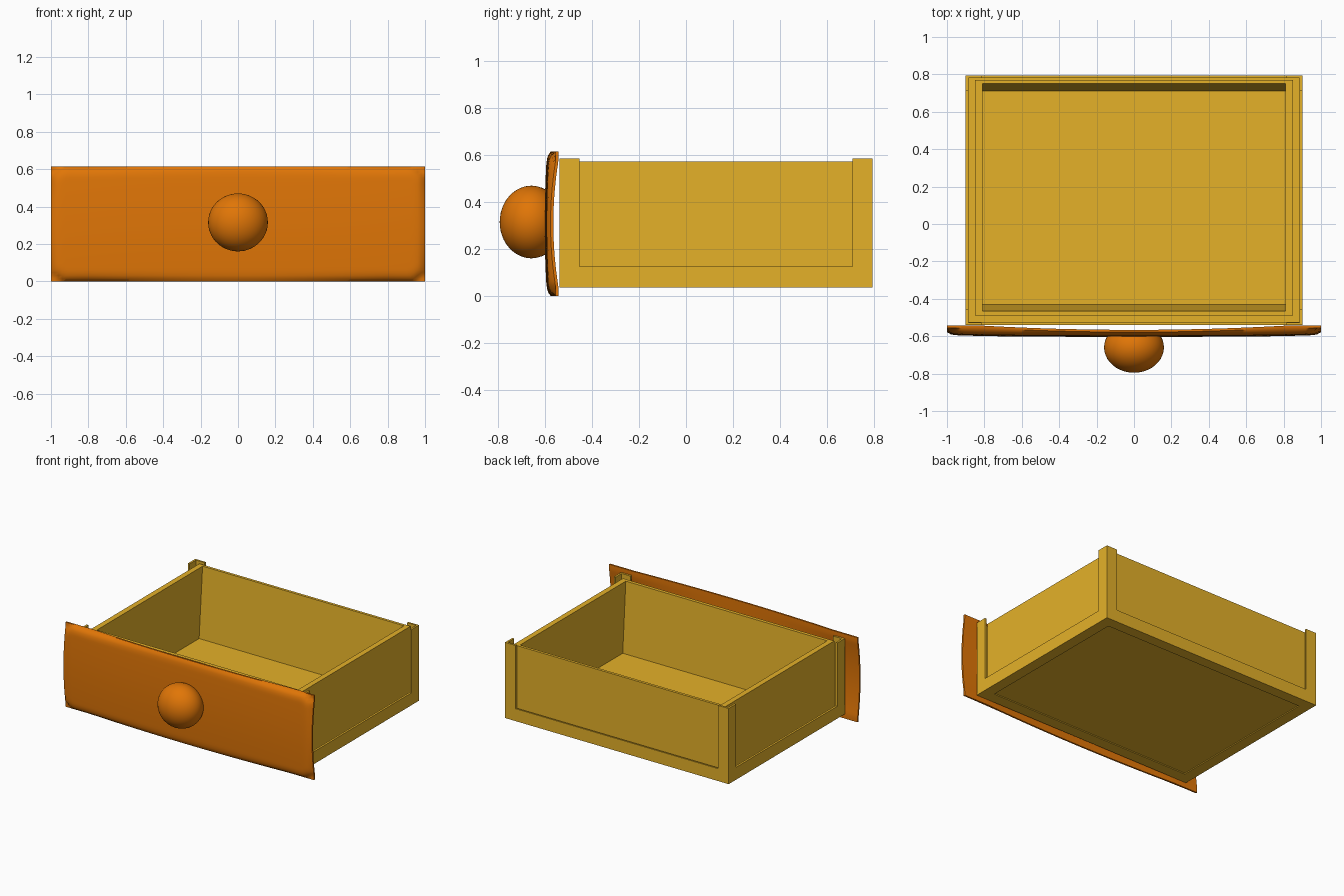
import bpy, bmesh

cube = bpy.data.objects.get("Cube")
if cube:
    bpy.data.objects.remove(cube, do_unlink=True)


def material(name, rgb):
    m = bpy.data.materials.new(name)
    m.use_nodes = True
    m.diffuse_color = (*rgb, 1)
    m.node_tree.nodes["Principled BSDF"].inputs["Base Color"].default_value = (*rgb, 1)
    return m


tan = material("tan_wood", (0.78, 0.44, 0.022))
orange = material("orange_wood", (0.75, 0.18, 0.002))


def add_object(name, bm, mat):
    bmesh.ops.recalc_face_normals(bm, faces=bm.faces)
    mesh = bpy.data.meshes.new(name)
    bm.to_mesh(mesh)
    bm.free()
    mesh.materials.append(mat)
    ob = bpy.data.objects.new(name, mesh)
    bpy.context.collection.objects.link(ob)
    return ob


def loft_rectangles(name, rings, mat, closed=False):
    """Join rectangles given as (half width, front y, back y, z)."""
    bm = bmesh.new()
    loops = [[bm.verts.new((x, y, z)) for x, y in
              ((-w, y0), (w, y0), (w, y1), (-w, y1))] for w, y0, y1, z in rings]
    pairs = list(zip(loops, loops[1:]))
    if closed:
        pairs.append((loops[-1], loops[0]))
    else:
        bm.faces.new(loops[0])
        bm.faces.new(loops[-1])
    for a, b in pairs:
        for i in range(4):
            j = (i + 1) % 4
            bm.faces.new((a[i], a[j], b[j], b[i]))
    return add_object(name, bm, mat)


# Tray: thin walls set back inside the frame, with sloping inner ends
loft_rectangles("tray", [
    (0.85, -0.49, 0.77, 0.042),
    (0.85, -0.49, 0.77, 0.573),
    (0.81, -0.465, 0.75, 0.573),
    (0.81, -0.43, 0.71, 0.062)], tan)

# Bottom frame: a low thin rail with a lip under the tray
loft_rectangles("bottom_frame", [
    (0.90, -0.54, 0.795, 0.035),
    (0.90, -0.54, 0.795, 0.125),
    (0.885, -0.525, 0.783, 0.125),
    (0.885, -0.525, 0.783, 0.06),
    (0.82, -0.455, 0.715, 0.06),
    (0.82, -0.455, 0.715, 0.035)], tan, closed=True)

# Thin L-shaped corner posts
for side, sx in (("left", 1), ("right", -1)):
    for end, y, sy in (("front", -0.54, 1), ("back", 0.795, -1)):
        bm = bmesh.new()
        arm, thick = 0.085, 0.014
        outline = [(0, 0), (arm, 0), (arm, thick), (thick, thick), (thick, arm), (0, arm)]
        base = bm.faces.new([bm.verts.new((sx * (0.9 - u), y + sy * v, 0.12))
                             for u, v in outline])
        top = bmesh.ops.extrude_face_region(bm, geom=[base])
        for v in top["geom"]:
            if isinstance(v, bmesh.types.BMVert):
                v.co.z = 0.585
        add_object(f"{end}_{side}_post", bm, tan)


# Cushioned front panel: rounded border, with the four corners swept back
HALF_W, HALF_H, MID_Z = 1.0, 0.3075, 0.3075
RADIUS, ROLL = 0.09, 0.06


def edge_distance(x, z):
    qx = abs(x) - HALF_W + RADIUS
    qz = abs(z) - HALF_H + RADIUS
    outside = (max(qx, 0) ** 2 + max(qz, 0) ** 2) ** 0.5
    return RADIUS - outside - min(max(qx, qz), 0)


def back_depth(x, z):
    sweep = min(abs(x) / 0.8, 1) ** 2 * min(abs(z) / 0.27, 1) ** 2
    return -0.566 + 0.022 * sweep


def face_depth(x, z):
    t = min(max(edge_distance(x, z) / ROLL, 0), 1)
    rim = back_depth(x, z) - 0.012
    front = -0.603 + 0.01 * (z / HALF_H) ** 2 + 0.01 * x ** 4
    return rim + (front - rim) * (1 - (1 - t) ** 2) ** 0.5


bm = bmesh.new()
NX, NZ = 100, 40
for depth in (face_depth, back_depth):
    sheet = []
    for i in range(NX + 1):
        x = HALF_W * (2 * i / NX - 1)
        column = []
        for k in range(NZ + 1):
            z = HALF_H * (2 * k / NZ - 1)
            column.append(bm.verts.new((x, depth(x, z), z + MID_Z)))
        sheet.append(column)
    for i in range(NX):
        for k in range(NZ):
            bm.faces.new((sheet[i][k], sheet[i + 1][k], sheet[i + 1][k + 1], sheet[i][k + 1]))
bmesh.ops.bridge_loops(bm, edges=[e for e in bm.edges if e.is_boundary])
panel = add_object("front_panel", bm, orange)

# Round knob, flattened where it meets the panel
bm = bmesh.new()
bmesh.ops.create_icosphere(bm, subdivisions=4, radius=1)
for v in bm.verts:
    v.co = (v.co.x * 0.16, min(v.co.y * 0.135 - 0.66, -0.58), v.co.z * 0.155 + 0.315)
knob = add_object("knob", bm, orange)

for ob in (panel, knob):
    bpy.ops.object.select_all(action="DESELECT")
    ob.select_set(True)
    bpy.context.view_layer.objects.active = ob
    bpy.ops.object.shade_smooth_by_angle(angle=0.7)
